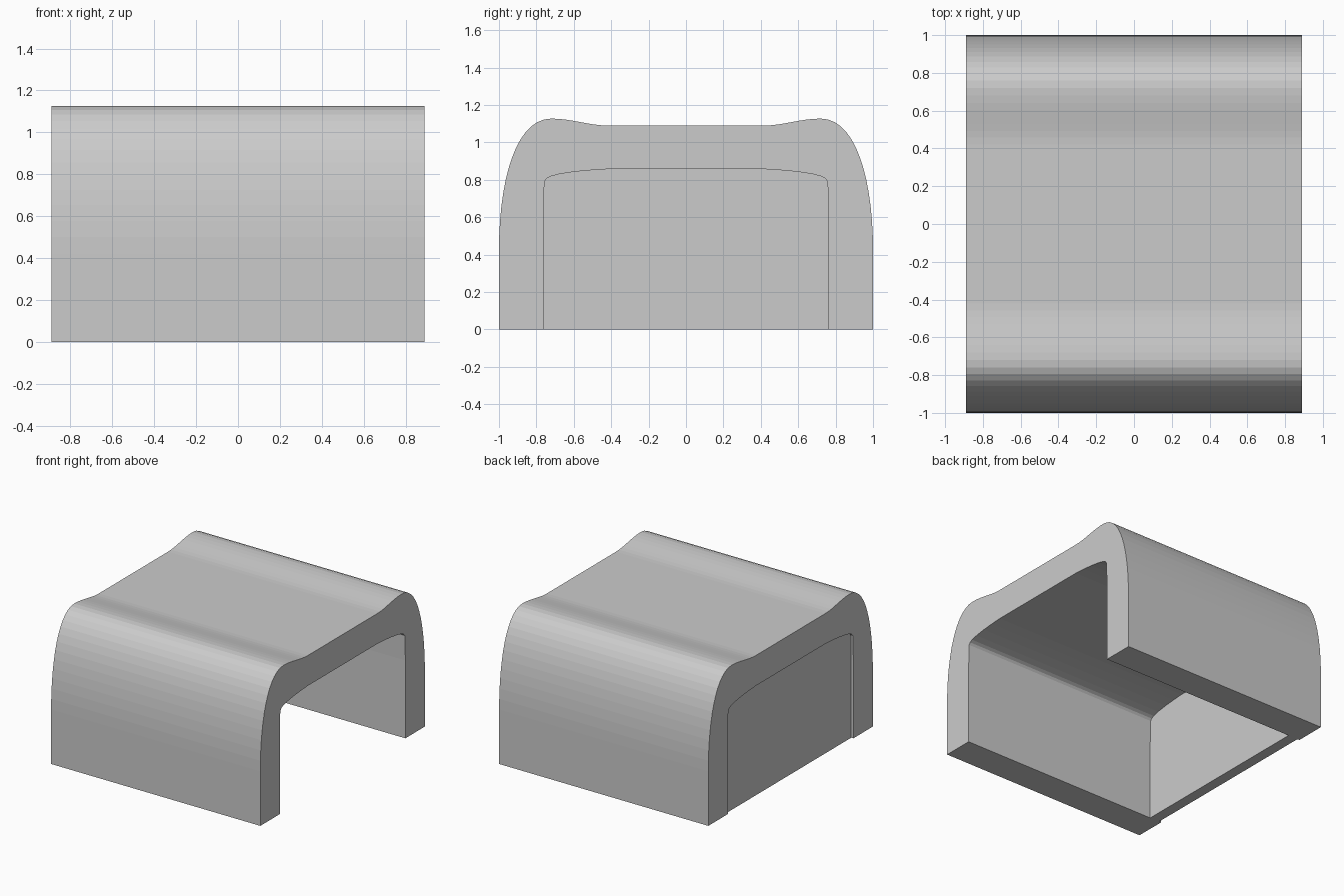
import bpy, bmesh
from mathutils import Vector
from mathutils.geometry import interpolate_bezier

if "Cube" in bpy.data.objects:
    bpy.data.objects.remove(bpy.data.objects["Cube"])

HALF = 0.89  # half length along x


def bez(a, b, c, d, n):
    pts = [Vector((p[0], p[1], 0)) for p in (a, b, c, d)]
    return [(p.x, p.y) for p in interpolate_bezier(*pts, n)]


def mirrored(half):
    # right half runs bottom to top; add the left half top to bottom
    return half + [(-y, z) for y, z in reversed(half)]


def extrude_profile(name, profile, x0, x1):
    bm = bmesh.new()
    face = bm.faces.new([bm.verts.new((x0, y, z)) for y, z in profile])
    ext = bmesh.ops.extrude_face_region(bm, geom=[face])
    verts = [g for g in ext["geom"] if isinstance(g, bmesh.types.BMVert)]
    bmesh.ops.translate(bm, verts=verts, vec=(x1 - x0, 0, 0))
    bmesh.ops.recalc_face_normals(bm, faces=bm.faces)
    mesh = bpy.data.meshes.new(name)
    bm.to_mesh(mesh)
    bm.free()
    obj = bpy.data.objects.new(name, mesh)
    bpy.context.collection.objects.link(obj)
    return obj


# Outer outline: straight wall, round shoulder, dip to the flat top
shoulder = bez((1, 0.42), (1, 0.80), (0.91, 1.127), (0.72, 1.127), 15)
dip = bez((0.72, 1.127), (0.61, 1.127), (0.52, 1.09), (0.42, 1.09), 9)
outer = mirrored([(1, 0)] + shoulder + dip[1:])

# Inner outline: straight wall with a tight corner
inner = mirrored([(0.763, 0), (0.763, 0.6), (0.757, 0.79), (0.746, 0.806),
                  (0.725, 0.818), (0.675, 0.831), (0.595, 0.843),
                  (0.51, 0.851), (0.42, 0.857)])

# Arched shell, open at the bottom and the +x end
extrude_profile("arched_shell", outer + inner[::-1], -HALF, HALF)

# Slightly recessed panel closing the -x end
extrude_profile("end_panel", inner, -HALF + 0.018, -HALF + 0.10)
